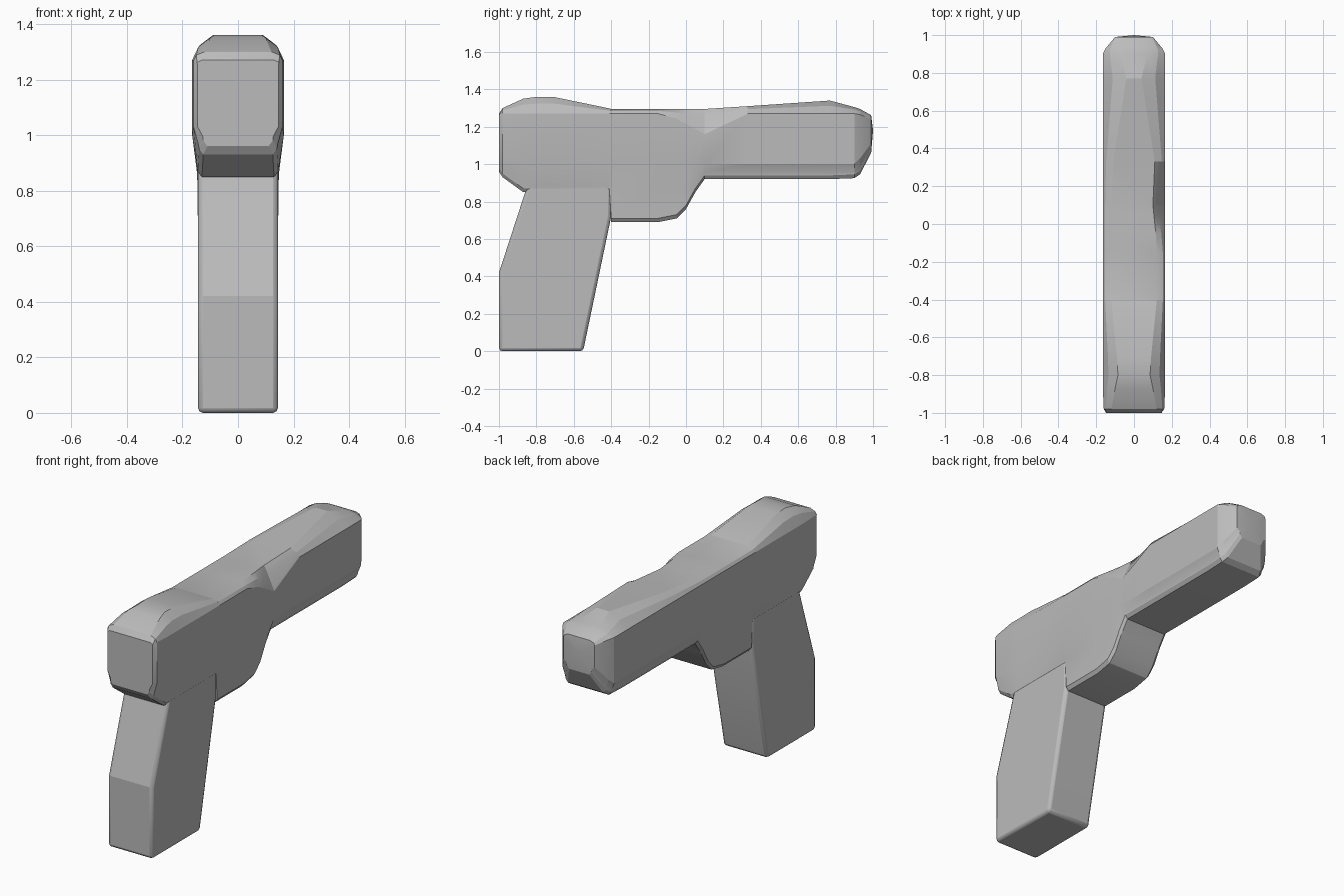
import bpy
import bmesh

if "Cube" in bpy.data.objects:
    bpy.data.objects.remove(bpy.data.objects["Cube"], do_unlink=True)

grey = bpy.data.materials.new("plain grey")
grey.use_nodes = True
colour = (0.5, 0.5, 0.5, 1)
grey.diffuse_color = colour
grey.node_tree.nodes["Principled BSDF"].inputs["Base Color"].default_value = colour


def finish(bm, name, bevel=0):
    """Turn a bmesh into a shaded object, with an optional rounded edge."""
    bmesh.ops.remove_doubles(bm, verts=bm.verts, dist=0.002)
    bmesh.ops.recalc_face_normals(bm, faces=bm.faces)
    mesh = bpy.data.meshes.new(name)
    bm.to_mesh(mesh)
    bm.free()
    mesh.materials.append(grey)
    obj = bpy.data.objects.new(name, mesh)
    bpy.context.collection.objects.link(obj)
    if bevel:
        mod = obj.modifiers.new("rounded edges", "BEVEL")
        mod.width = bevel
        mod.segments = 2
        mod.limit_method = "ANGLE"
    bpy.ops.object.select_all(action="DESELECT")
    obj.select_set(True)
    bpy.context.view_layer.objects.active = obj
    bpy.ops.object.shade_smooth_by_angle(angle=0.3)
    return obj


def half_section(width, bottom, low, shoulder, top_width, top):
    """Half outline of the body, from the underside up to the top."""
    inner = width - 0.02
    return [
        (inner - 0.015, bottom),
        (inner, bottom + 0.02),
        (inner + 0.002, max(bottom + 0.035, 0.86)),
        (width, low),
        (width, shoulder),
        ((width + top_width) / 2 + 0.01, shoulder + 0.6 * (top - shoulder)),
        (top_width, top),
    ]


def dent_amount(y):
    """Strength of the dent along the left upper edge."""
    return max(0, min((y + 0.1) / 0.2, (0.33 - y) / 0.23))


# Body stations: y, half width, bottom, lower edge, shoulder, top half width, top
stations = [
    (-1, .145, .96, 1.03, 1.25, .13, 1.27),
    (-.98, .16, .93, 1.03, 1.27, .12, 1.3),
    (-.87, .165, .85, 1, 1.27, .1, 1.35),
    (-.8, .165, .85, 1, 1.27, .085, 1.36),
    (-.71, .165, .85, 1, 1.27, .09, 1.36),
    (-.41, .165, .85, 1, 1.27, .12, 1.298),
    (-.4, .165, .69, 1, 1.27, .12, 1.295),
    (-.15, .165, .69, 1, 1.27, .12, 1.295),
    (-.05, .165, .71, 1, 1.27, .12, 1.295),
    (0, .165, .76, 1, 1.27, .12, 1.295),
    (.05, .165, .85, 1, 1.27, .12, 1.295),
    (.1, .165, .92, 1, 1.27, .12, 1.295),
    (.33, .165, .92, 1, 1.27, .11, 1.31),
    (.77, .165, .92, 1, 1.27, .04, 1.34),
    (.9, .165, .925, 1, 1.27, .07, 1.305),
    (.93, .15, .945, 1.03, 1.265, .08, 1.295),
    (.99, .1, 1.06, 1.11, 1.24, .07, 1.262),
]

# Body, guard and barrel lofted as one shell
bm = bmesh.new()
rings = []
for y, *shape in stations:
    half = half_section(*shape)
    left = list(half)
    k = dent_amount(y)
    for i, (dx, dz) in zip((4, 5, 6), ((0, -.11), (-.03, -.035), (-.02, 0))):
        left[i] = (left[i][0] + dx * k, left[i][1] + dz * k)
    outline = left + [(-x, z) for x, z in reversed(half)]
    rings.append([bm.verts.new((x, y, z)) for x, z in outline])
count = len(rings[0])
for a, b in zip(rings, rings[1:]):
    for i in range(count):
        j = (i + 1) % count
        bm.faces.new((a[i], a[j], b[j], b[i]))
bm.faces.new(rings[0])
tip = bm.verts.new((0, 1, 1.18))
for i in range(count):
    bm.faces.new((rings[-1][i], rings[-1][(i + 1) % count], tip))
finish(bm, "body_and_barrel")

# Grip extruded from its side profile
profile = [(-.83, .95), (-.86, .85), (-1, .42), (-1, 0),
           (-.55, 0), (-.4, .72), (-.4, .95)]
bm = bmesh.new()
side = bm.faces.new([bm.verts.new((-0.144, y, z)) for y, z in profile])
new = bmesh.ops.extrude_face_region(bm, geom=[side])["geom"]
moved = [v for v in new if isinstance(v, bmesh.types.BMVert)]
bmesh.ops.translate(bm, verts=moved, vec=(0.288, 0, 0))
finish(bm, "grip", bevel=0.018)
